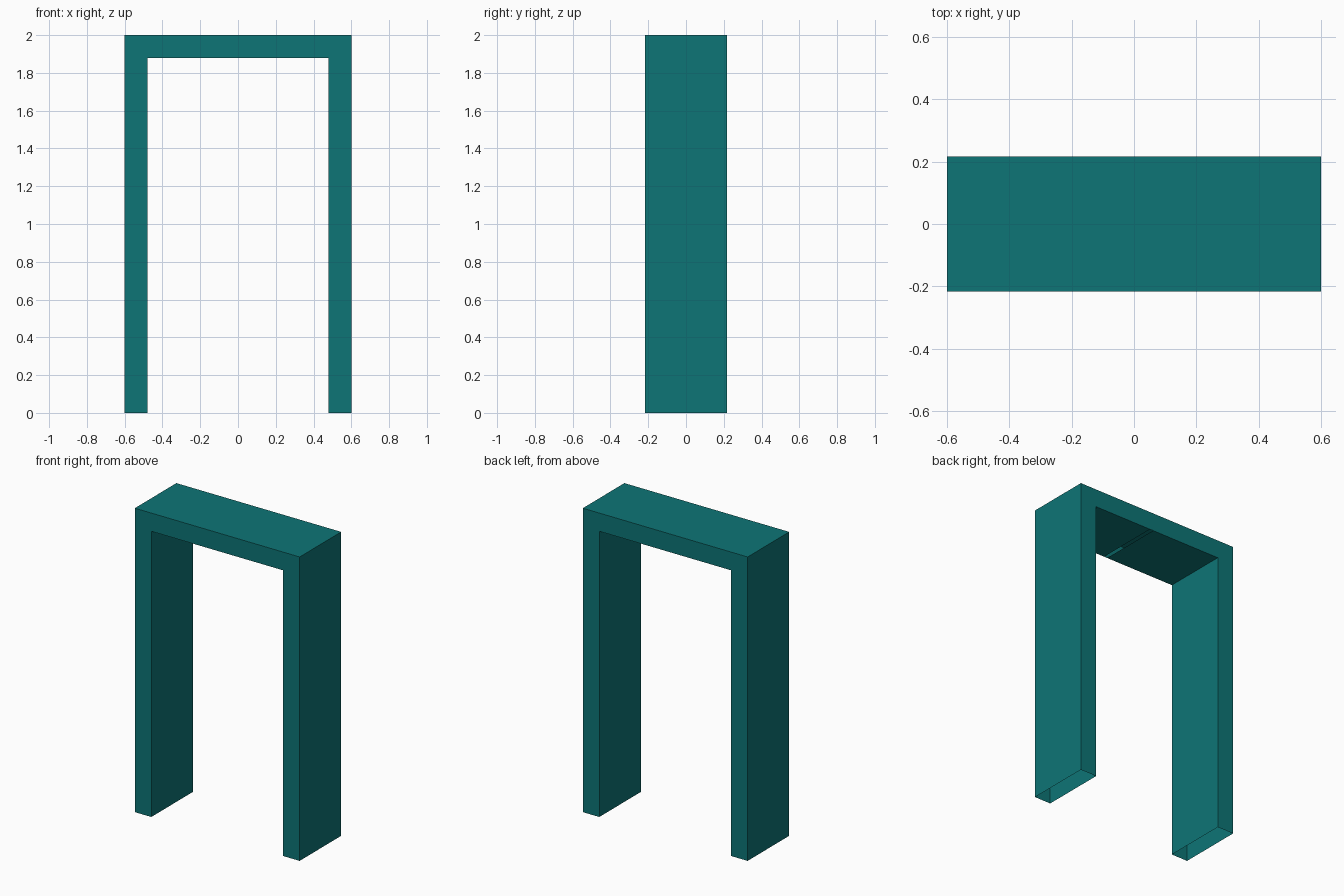
import bpy
import bmesh

cube = bpy.data.objects.get("Cube")
if cube:
    bpy.data.objects.remove(cube, do_unlink=True)

HALF_W, HALF_D, HEIGHT, THICK = 0.6, 0.216, 2.0, 0.12
INNER, SOFFIT = HALF_W - THICK, HEIGHT - THICK
GAP = (0.03, 0.055)  # narrow open seam under the lintel

teal = bpy.data.materials.new("teal")
teal.use_nodes = True
colour = (0.004, 0.178, 0.18, 1.0)
teal.diffuse_color = colour
teal.node_tree.nodes["Principled BSDF"].inputs["Base Color"].default_value = colour

# Arch outline, counter-clockwise from the front; the flag marks whether
# the wall from this point to the next one is closed
outline = [
    (-HALF_W, 0, False),
    (-INNER, 0, True),
    (-INNER, SOFFIT, True),
    (GAP[0], SOFFIT, False),
    (GAP[1], SOFFIT, True),
    (INNER, SOFFIT, True),
    (INNER, 0, False),
    (HALF_W, 0, True),
    (HALF_W, HEIGHT, True),
    (-HALF_W, HEIGHT, True),
]

bm = bmesh.new()
front = [bm.verts.new((x, -HALF_D, z)) for x, z, _ in outline]
back = [bm.verts.new((x, HALF_D, z)) for x, z, _ in outline]

# Front and back faces
bm.faces.new(front)
bm.faces.new(back[::-1])

# Walls of the hollow shell, leaving the feet and the seam open
for i, (_, _, closed) in enumerate(outline):
    j = (i + 1) % len(outline)
    if closed:
        bm.faces.new((front[j], front[i], back[i], back[j]))

mesh = bpy.data.meshes.new("door_frame")
bm.to_mesh(mesh)
bm.free()
mesh.materials.append(teal)
frame = bpy.data.objects.new("door_frame", mesh)
bpy.context.collection.objects.link(frame)
